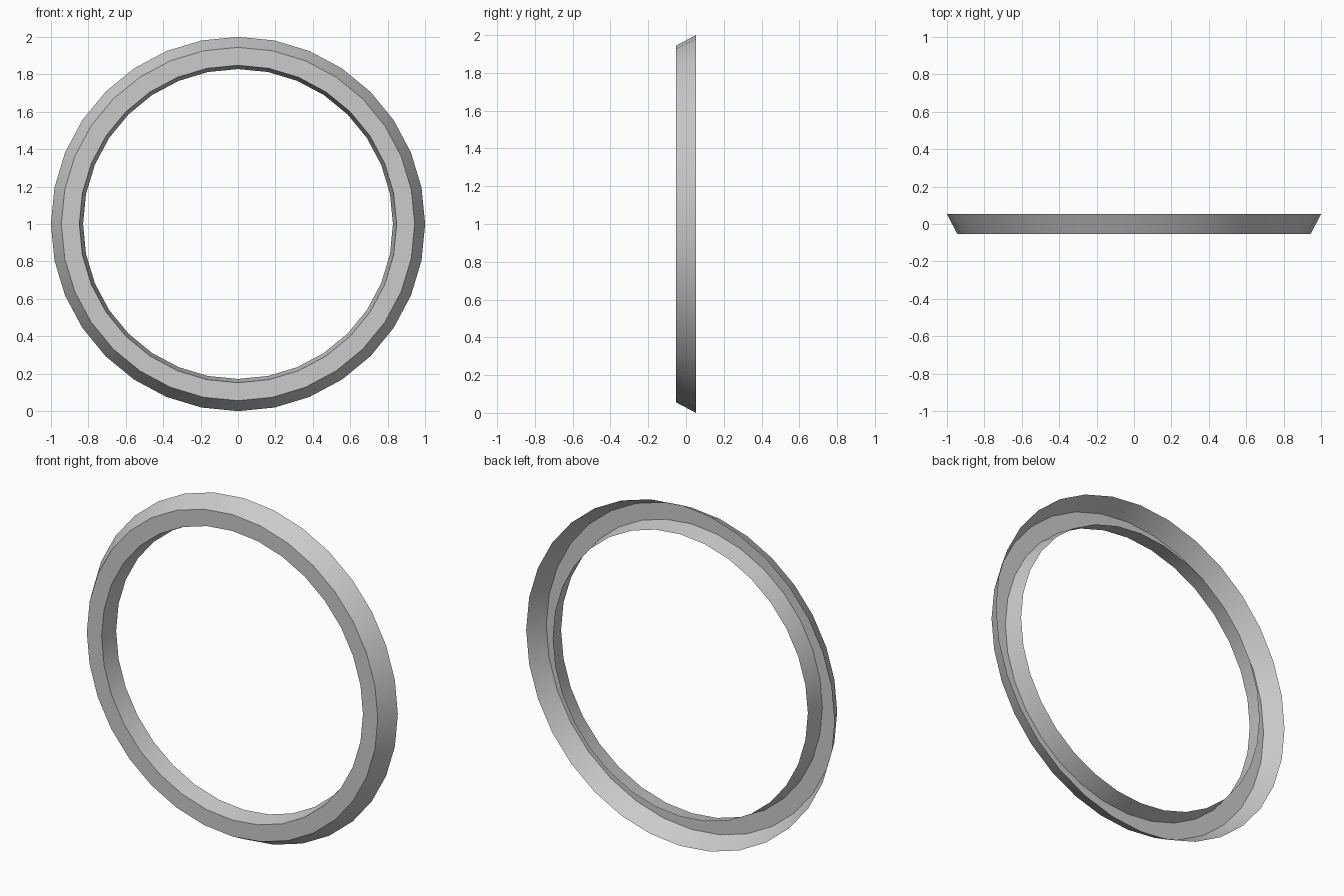
import bpy, bmesh, math

if "Cube" in bpy.data.objects:
    bpy.data.objects.remove(bpy.data.objects["Cube"])

SIDES = 32
# open channel cross-section: (radius, y), from outer back rim to inner back rim
PROFILE = [(1.0, 0.053), (0.944, -0.053), (0.848, -0.053), (0.828, 0.053)]

bm = bmesh.new()
rings = []
for i in range(SIDES):
    a = 2 * math.pi * i / SIDES
    rings.append([bm.verts.new((r * math.cos(a), y, 1 + r * math.sin(a)))
                  for r, y in PROFILE])

# sweep the channel around the ring, leaving the back open
for i in range(SIDES):
    p, q = rings[i], rings[(i + 1) % SIDES]
    for k in range(len(PROFILE) - 1):
        bm.faces.new((p[k], q[k], q[k + 1], p[k + 1]))

mesh = bpy.data.meshes.new("ring_trim")
bm.normal_update()
# make the flat band face forward
if next(f for f in bm.faces if abs(f.normal.y) > 0.9).normal.y > 0:
    bmesh.ops.reverse_faces(bm, faces=bm.faces[:])
bm.to_mesh(mesh)
bm.free()
ring = bpy.data.objects.new("ring_trim", mesh)
bpy.context.collection.objects.link(ring)

# smooth around the ring, sharp along the profile corners
bpy.context.view_layer.objects.active = ring
ring.select_set(True)
bpy.ops.object.shade_smooth_by_angle(angle=math.radians(30))
